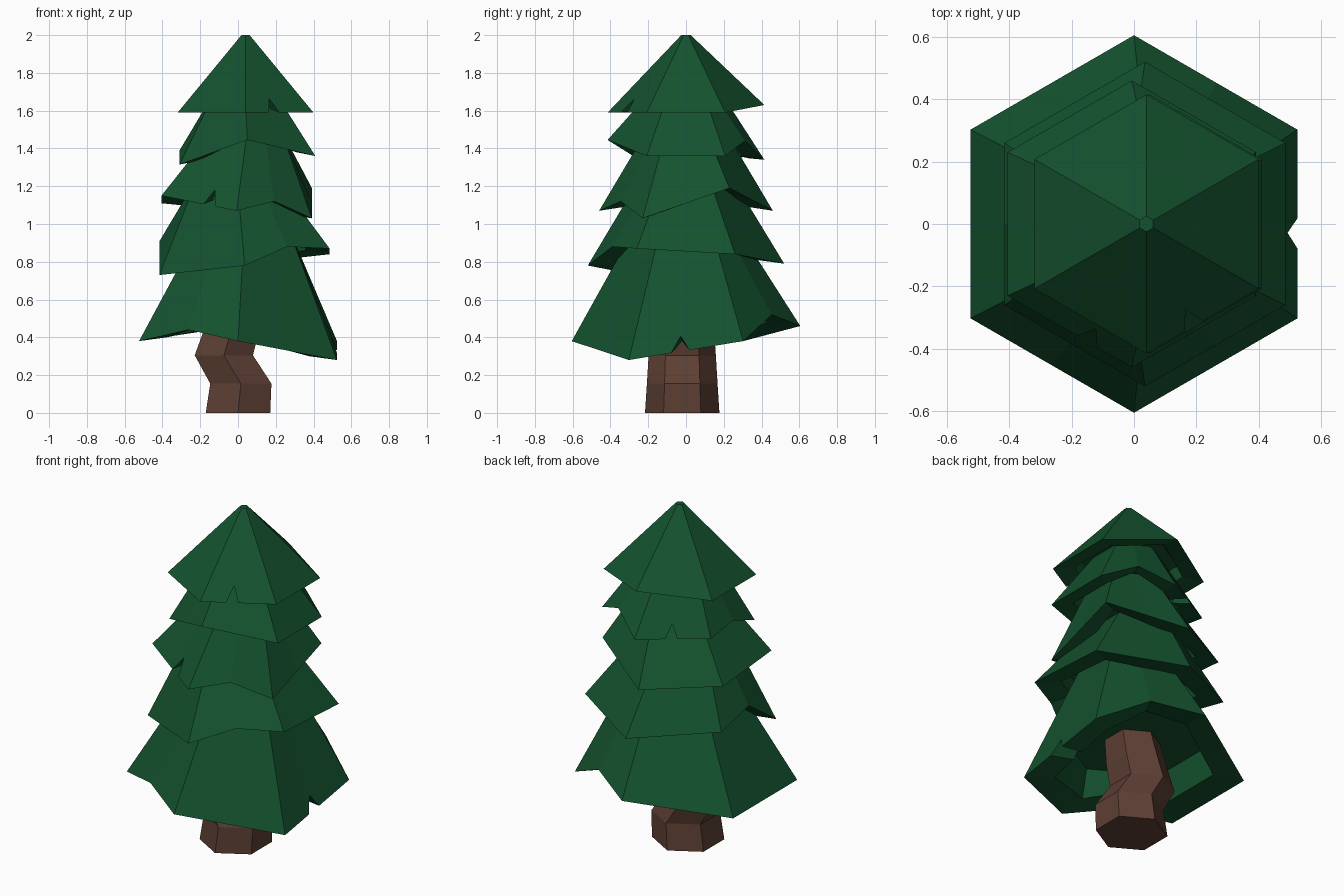
import bpy, math

if "Cube" in bpy.data.objects:
    bpy.data.objects.remove(bpy.data.objects["Cube"])

def material(name, rgb):
    m = bpy.data.materials.new(name)
    m.diffuse_color = (*rgb, 1)
    m.use_nodes = True
    m.node_tree.nodes["Principled BSDF"].inputs["Base Color"].default_value = m.diffuse_color
    return m

GREEN = material("needles", (0.007, 0.085, 0.028))
BROWN = material("bark", (0.11, 0.05, 0.034))

def hex_point(u, r):
    # walk along a hexagon's outline: u = 0 front corner, 1 front right, 3 back
    k = math.floor(u)
    a, b = (math.radians(-90 + 60 * (k + i)) for i in (0, 1))
    t = u - k
    return (r * ((1 - t) * math.cos(a) + t * math.cos(b)),
            r * ((1 - t) * math.sin(a) + t * math.sin(b)))

def loft(name, rings, mat):
    n = len(rings[0])
    verts = [v for ring in rings for v in ring]
    faces = [(j * n + i, j * n + (i + 1) % n, (j + 1) * n + (i + 1) % n, (j + 1) * n + i)
             for j in range(len(rings) - 1) for i in range(n)]
    faces.append(tuple(reversed(range(n))))
    faces.append(tuple(range((len(rings) - 1) * n, len(rings) * n)))
    me = bpy.data.meshes.new(name)
    me.from_pydata(verts, [], faces)
    me.materials.append(mat)
    ob = bpy.data.objects.new(name, me)
    bpy.context.collection.objects.link(ob)
    return ob

def tier(name, cx, r, heights, top_cx, top_r, top_z, notch=None):
    # heights: six corners and six edge middles (None = straight edge)
    hs = list(heights)
    for i in range(1, 12, 2):
        if hs[i] is None:
            hs[i] = (hs[i - 1] + hs[(i + 1) % 12]) / 2
    us = [(i / 2, 0) for i in range(12)]
    if notch:
        c, half, lift = notch
        us = [p for p in us if abs(p[0] - c) > half]
        us = sorted(us + [(c - half, 0), (c, lift), (c + half, 0)])
    rim, top, lip, ceiling = [], [], [], []
    low = max(hs) + 0.05
    for u, lift in us:
        i, t = int(u * 2), (u * 2) % 1
        z = hs[i] * (1 - t) + hs[(i + 1) % 12] * t
        x, y = hex_point(u, r)
        tx, ty = hex_point(u, top_r)
        a, b = (cx + x, y, z), (top_cx + tx, ty, top_z)
        rim.append(tuple(p + (q - p) * lift for p, q in zip(a, b)))
        top.append(b)
        x, y = hex_point(u, r * 0.72)
        lip.append((cx + x, y, z + 0.02 + lift * 0.3))
        x, y = hex_point(u, r * 0.66)
        ceiling.append((cx + x, y, low))
    loft(name, [ceiling, lip, rim, top], GREEN)

# Five ragged hexagonal tiers, bottom to top
N = None
tier("branches_bottom", 0, 0.605,
     [.38, .44 - .11, .28, N, .38, .52, .46, N, .38, N, .38, .44],
     0.035, 0.26, 1.0, (1.45, 0.08, 0.12))
tier("branches_lower", 0.035, 0.52,
     [.78, .88, .87, N, .84, N, .79, N, .85, .91, .73, N],
     -0.005, 0.24, 1.25)
tier("branches_middle", -0.007, 0.46,
     [1.07, 1.12, 1.03, N, 1.19, N, 1.07, N, 1.11, N, 1.15, N],
     0.05, 0.205, 1.5, (5.64, 0.08, 0.2))
tier("branches_upper", 0.05, 0.415,
     [1.445, N, 1.36, N, 1.36, 1.44, 1.34, N, 1.36, 1.39, 1.315, N],
     0.035, 0.17, 1.72, (3.48, 0.08, 0.2))
tier("branches_top", 0.04, 0.415,
     [1.59, N, 1.59, N, 1.59, N, 1.63, N, 1.59, N, 1.59, N],
     0.04, 0.025, 2.0, (0.42, 0.08, 0.18))

# Crooked hexagonal trunk: centre x, height, radius
bends = [(0, 0, 0.197), (0.015, 0.155, 0.187), (-0.075, 0.305, 0.178), (-0.04, 0.42, 0.17), (0.0, 0.6, 0.15)]
loft("trunk", [[(cx + hex_point(k, r)[0], -0.02 + hex_point(k, r)[1], z) for k in range(6)]
               for cx, z, r in bends], BROWN)
